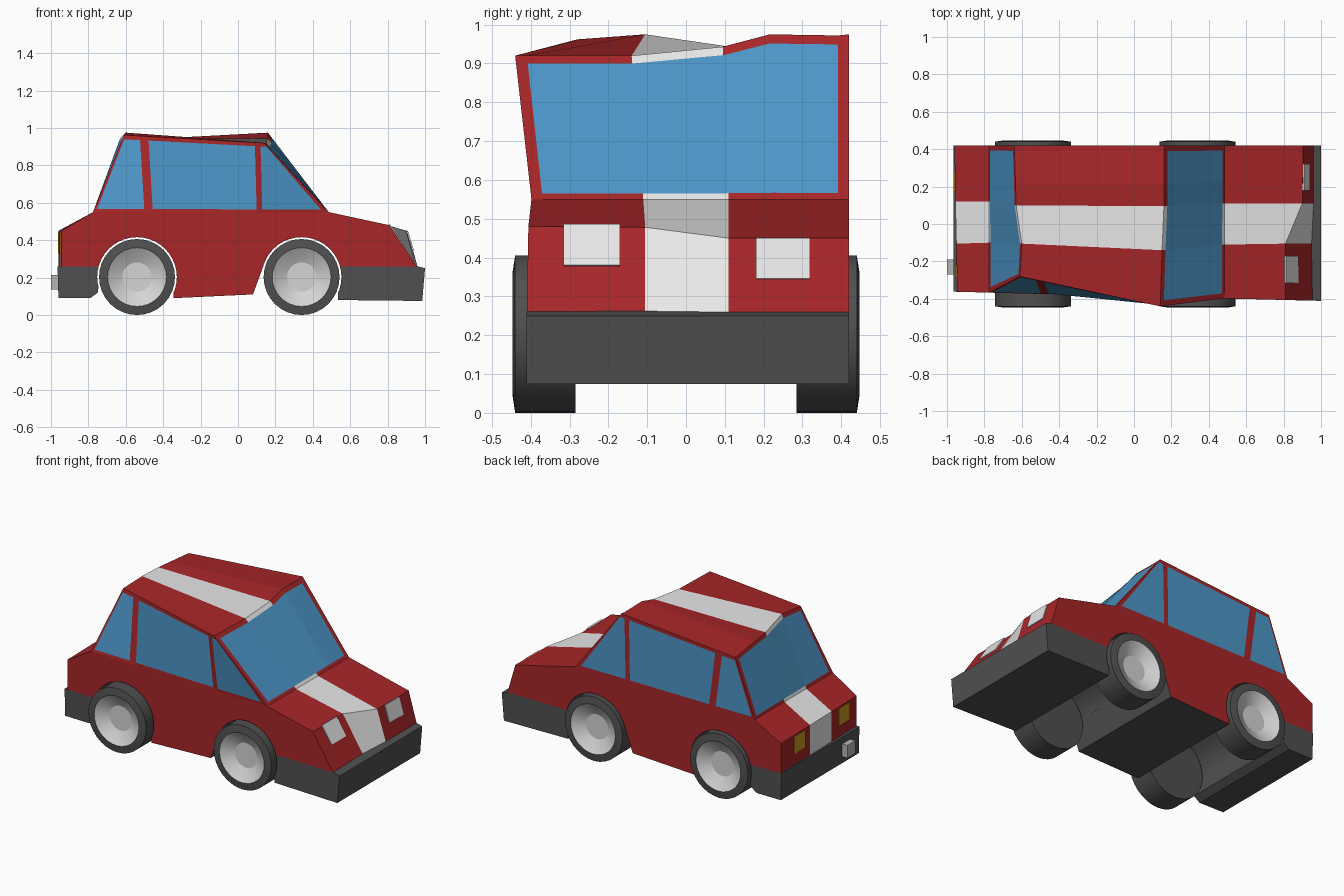
import bpy, bmesh, math
from mathutils import Vector as V

if "Cube" in bpy.data.objects:
    bpy.data.objects.remove(bpy.data.objects["Cube"])

COLOURS = [("red paint", (0.39, 0.019, 0.021)), ("white", (0.80, 0.80, 0.80)),
           ("blue glass", (0.073, 0.305, 0.578)), ("dark grey", (0.08, 0.08, 0.08)),
           ("rim silver", (0.66, 0.66, 0.66)), ("pipe grey", (0.47, 0.47, 0.47)),
           ("amber", (0.58, 0.30, 0.013))]
RED, WHITE, GLASS, DARK, RIM, PIPE, AMBER = range(7)
MATS = []
for n, c in COLOURS:
    m = bpy.data.materials.new(n)
    m.diffuse_color = (*c, 1)
    m.use_nodes = True
    m.node_tree.nodes["Principled BSDF"].inputs["Base Color"].default_value = m.diffuse_color
    MATS.append(m)


def finish(name, bm):
    bmesh.ops.remove_doubles(bm, verts=bm.verts, dist=1e-5)
    bmesh.ops.recalc_face_normals(bm, faces=bm.faces)
    me = bpy.data.meshes.new(name)
    bm.to_mesh(me)
    bm.free()
    for m in MATS:
        me.materials.append(m)
    ob = bpy.data.objects.new(name, me)
    bpy.context.collection.objects.link(ob)
    return ob


def face(bm, pts, mat):
    f = bm.faces.new([bm.verts.new(p) for p in pts])
    f.material_index = mat


def sheet(bm, low, high, vs, rule):
    """Grid between two point rows; rule(column, band) gives the material."""
    for j in range(len(vs) - 1):
        for i in range(len(low) - 1):
            q = [low[a].lerp(high[a], vs[b])
                 for a, b in ((i, j), (i + 1, j), (i + 1, j + 1), (i, j + 1))]
            face(bm, q, rule(i, j))


def row(a, b, c, d, bump=0):
    """Seven points across the car: edge, frame, stripe, stripe, kink, frame, edge."""
    a, b, c, d = V(a), V(b), V(c), V(d)
    kink = c.lerp(d, 0.37) + V((0, 0, bump))
    return [a, a.lerp(b, 0.1), b, c, kink, c.lerp(d, 0.91), d]


def near_side(x):
    return -0.386 - 0.025 * x


def prism(name, profile, mat, y0=None, y1=0.42):
    bm = bmesh.new()
    a = [V((x, near_side(x) if y0 is None else y0, z)) for x, z in profile]
    b = [V((x, y1, z)) for x, z in profile]
    face(bm, a, mat)
    face(bm, b, mat)
    for i in range(len(a)):
        k = (i + 1) % len(a)
        face(bm, (a[i], a[k], b[k], b[i]), mat)
    return finish(name, bm)


def lathe(bm, cx, profile, mats, n=32):
    """Turn (radius, y) points around a wheel axis."""
    def pt(r, y, k):
        t = 2 * math.pi * (k % n) / n
        return V((cx + r * math.cos(t), y, 0.203 + r * math.sin(t)))
    for (r0, y0), (r1, y1), m in zip(profile, profile[1:], mats):
        for k in range(n):
            q = [pt(r0, y0, k), pt(r0, y0, k + 1), pt(r1, y1, k + 1), pt(r1, y1, k)]
            if r0 == 0:
                q = q[1:]
            elif r1 == 0:
                q = q[:3]
            face(bm, q, m)


def plate(name, pts, mat):
    bm = bmesh.new()
    face(bm, pts, mat)
    ob = finish(name, bm)
    s = ob.modifiers.new("thickness", 'SOLIDIFY')
    s.thickness, s.offset = 0.009, 0


def activate(ob):
    bpy.ops.object.select_all(action='DESELECT')
    ob.select_set(True)
    bpy.context.view_layer.objects.active = ob


def stripe(i):
    return WHITE if i == 2 else RED


# profile rows across the car, from front bottom over the roof to rear bottom
nose = row((.955, -.41, .26), (.95, -.105, .26), (.96, .11, .26), (.96, .42, .26))
hood = row((.81, -.406, .48), (.81, -.105, .478), (.90, .11, .45), (.905, .42, .45))
cowl = row((.485, -.398, .55), (.485, -.11, .55), (.485, .11, .55), (.485, .42, .55))
roof_f = row((.14, -.44, .92), (.15, -.14, .92), (.16, .095, .943), (.16, .42, .975), .02)
roof_r = row((-.61, -.28, .962), (-.60, -.105, .975), (-.63, .10, .945), (-.64, .42, .91))
deck = row((-.775, -.367, .55), (-.775, -.10, .55), (-.775, .12, .55), (-.775, .42, .55))
tail = row((-.945, -.362, .45), (-.95, -.105, .45), (-.955, .12, .45), (-.96, .42, .45))
rear = row((-.945, -.362, .26), (-.95, -.105, .26), (-.955, .12, .26), (-.96, .42, .26))

# lower body
bm = bmesh.new()
ring = [nose, hood, cowl, deck, tail, rear]
for k, r in enumerate(ring):
    sheet(bm, r, ring[(k + 1) % 6], (0, 1), lambda i, j, k=k: DARK if k == 5 else stripe(i))
face(bm, [r[0] for r in ring], RED)
face(bm, [r[-1] for r in ring], RED)
body = finish("lower_body", bm)

# cabin with window cells
bm = bmesh.new()
VS = (0, .04, .945, 1)
for low, high in ((cowl, roof_f), (deck, roof_r)):
    sheet(bm, low, high, VS, lambda i, j: GLASS if j == 1 and 0 < i < 5 else stripe(i))
sheet(bm, roof_f, roof_r, (0, 1), lambda i, j: stripe(i))


def along(a, b, ts):
    return [a.lerp(b, t) for t in ts]


LOW_X = (-.775, -.76, -.50, -.455, .10, .13, .455, .485)
HIGH_X = (-.61, -.60, -.525, -.48, .09, .12, .135, .14)
for e in (0, -1):
    low = along(deck[e], cowl[e], [(x + .775) / 1.26 for x in LOW_X])
    high = along(roof_r[e], roof_f[e], [(x + .61) / .75 for x in HIGH_X])
    sheet(bm, low, high, VS, lambda i, j: GLASS if j == 1 and i in (1, 3, 5) else RED)
finish("cabin", bm)

# bumpers and sill
front_bumper = prism("front_bumper", [(.535, .08), (.985, .075), (1, .25), (.95, .262), (.535, .26)], DARK)
rear_bumper = prism("rear_bumper", [(-.96, .09), (-.79, .09), (-.75, .12), (-.73, .26), (-.965, .26)], DARK)
sill = prism("sill", [(-.345, .09), (.08, .11), (.135, .26), (-.345, .26)], RED)
for p in sill.data.polygons:
    if abs(p.normal.y) < 0.5:
        p.material_index = DARK

# wheel arches cut through the full width
AXLES = (-.54, .34)
bm = bmesh.new()
for x in AXLES:
    lathe(bm, x, [(0, -.6), (.213, -.6), (.213, .6), (0, .6)], [DARK] * 3, 40)
cutter = finish("arch_cutter", bm)
cutter.hide_render = True
for ob in (body, front_bumper, rear_bumper, sill):
    b = ob.modifiers.new("arches", 'BOOLEAN')
    b.operation, b.solver, b.object = 'DIFFERENCE', 'EXACT', cutter
    activate(ob)
    bpy.ops.object.modifier_apply(modifier=b.name)
bpy.data.objects.remove(cutter)

# wheels with dished rims
TYRE = [(0, .285), (.203, .285), (.203, .44), (.157, .447), (.152, .443), (.078, .405), (0, .405)]
for x, end in zip(AXLES, ("rear", "front")):
    for s, side in ((1, "left"), (-1, "right")):
        bm = bmesh.new()
        lathe(bm, x, [(r, s * y) for r, y in TYRE], [DARK] * 3 + [RIM] * 3)
        activate(finish(f"{end}_{side}_wheel", bm))
        bpy.ops.object.shade_smooth_by_angle(angle=math.radians(25))

# lights and exhaust
plate("right_headlight", [(.808, -.315, .484), (.808, -.17, .484), (.876, -.17, .378), (.876, -.315, .378)], WHITE)
plate("left_headlight", [(.904, .18, .449), (.904, .32, .449), (.936, .32, .345), (.936, .18, .345)], WHITE)
for x, y, n in ((-.948, -.23, "right"), (-.957, .23, "left")):
    plate(n + "_tail_light", [(x, y - .055, .33), (x, y + .055, .33), (x, y + .055, .44), (x, y - .055, .44)], AMBER)
prism("exhaust", [(-1, .135), (-.94, .135), (-.94, .215), (-1, .215)], PIPE, -.27, -.19)
